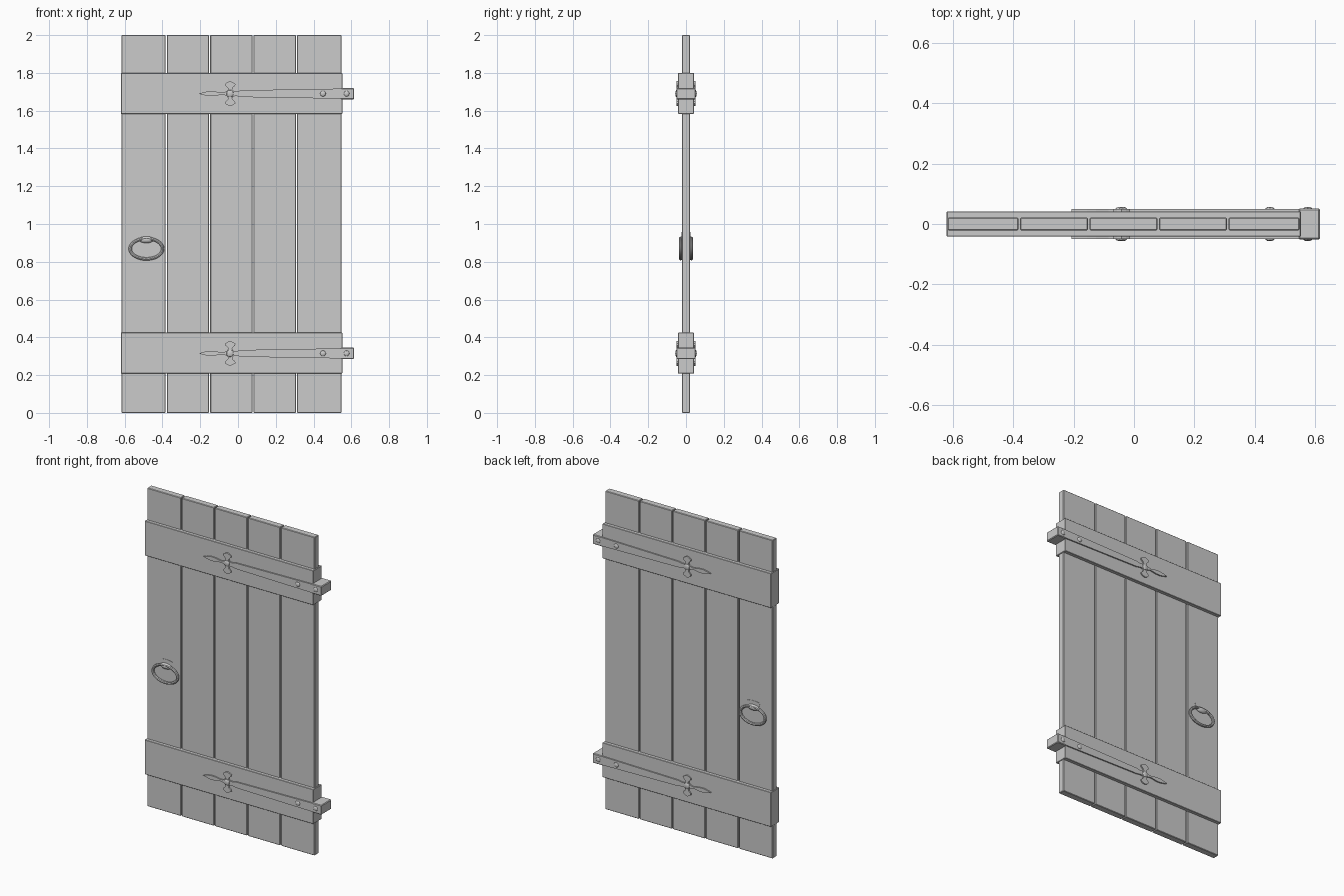
import bpy, bmesh, math
from mathutils import Vector, Matrix

if "Cube" in bpy.data.objects:
    bpy.data.objects.remove(bpy.data.objects["Cube"])

grey = bpy.data.materials.new("door grey")
grey.diffuse_color = (0.6, 0.6, 0.6, 1)
grey.use_nodes = True
grey.node_tree.nodes["Principled BSDF"].inputs["Base Color"].default_value = grey.diffuse_color


def finish(bm, name, smooth=False):
    bmesh.ops.recalc_face_normals(bm, faces=bm.faces)
    me = bpy.data.meshes.new(name)
    bm.to_mesh(me)
    bm.free()
    me.materials.append(grey)
    ob = bpy.data.objects.new(name, me)
    bpy.context.collection.objects.link(ob)
    if smooth:
        bpy.context.view_layer.objects.active = ob
        ob.select_set(True)
        bpy.ops.object.shade_smooth_by_angle()
        ob.select_set(False)
    return ob


def box(name, x0, x1, y0, y1, z0, z1, bevel=0.0):
    bm = bmesh.new()
    size = Matrix.Diagonal((x1 - x0, y1 - y0, z1 - z0, 1))
    mid = Matrix.Translation(((x0 + x1) / 2, (y0 + y1) / 2, (z0 + z1) / 2))
    bmesh.ops.create_cube(bm, size=1, matrix=mid @ size)
    if bevel:
        bmesh.ops.bevel(bm, geom=bm.edges[:], offset=bevel, segments=1, affect='EDGES')
    return finish(bm, name)


def plate(name, outline, y0, y1):
    """Extrude an x/z outline from y0 to y1."""
    bm = bmesh.new()
    face = bm.faces.new([bm.verts.new((x, y0, z)) for x, z in outline])
    out = bmesh.ops.extrude_face_region(bm, geom=[face])["geom"]
    moved = [v for v in out if isinstance(v, bmesh.types.BMVert)]
    bmesh.ops.translate(bm, verts=moved, vec=(0, y1 - y0, 0))
    return finish(bm, name)


def dome(name, centre, radii):
    bm = bmesh.new()
    bmesh.ops.create_uvsphere(bm, u_segments=16, v_segments=8, radius=1,
                              matrix=Matrix.Translation(centre) @ Matrix.Diagonal((*radii, 1)))
    return finish(bm, name, True)


def ring(name, centre, rx, rz, tube, n=40, m=8):
    """Oval hoop lying flat against the door."""
    bm = bmesh.new()
    loops = []
    for i in range(n):
        a = 2 * math.pi * i / n
        radial = Vector((math.cos(a), 0, math.sin(a)))
        base = Vector(centre) + Vector((rx * math.cos(a), 0, rz * math.sin(a)))
        loops.append([bm.verts.new(base + tube * (radial * math.cos(b) + Vector((0, math.sin(b), 0))))
                      for b in (2 * math.pi * j / m for j in range(m))])
    for i in range(n):
        p, q = loops[i], loops[(i + 1) % n]
        for j in range(m):
            k = (j + 1) % m
            bm.faces.new((p[j], p[k], q[k], q[j]))
    return finish(bm, name, True)


# Vertical planks with narrow grooves between them
edges = [-0.62, -0.38, -0.15, 0.08, 0.31, 0.55]
for i in range(5):
    box(f"plank_{i + 1}", edges[i] + 0.003, edges[i + 1] - 0.003, -0.021, 0.021, 0, 2, 0.003)

# Upper half of the hinge outline: leaf tip, side lobe, tapering strap
half = [(-0.207, 0), (-0.185, 0.007), (-0.155, 0.013), (-0.125, 0.012), (-0.085, 0.005),
        (-0.07, 0.008), (-0.057, 0.014), (-0.052, 0.024), (-0.055, 0.032), (-0.067, 0.042),
        (-0.068, 0.052), (-0.057, 0.06), (-0.042, 0.066), (-0.027, 0.06), (-0.014, 0.052),
        (-0.015, 0.042), (-0.028, 0.032), (-0.031, 0.024), (-0.024, 0.014), (-0.005, 0.013),
        (0.02, 0.018), (0.56, 0.027), (0.56, 0.03)]

for label, zc in (("lower", 0.315), ("upper", 1.69)):
    # Cross battens on both faces
    box(f"{label}_batten", -0.62, 0.552, -0.042, 0.042, zc - 0.107, zc + 0.11, 0.002)
    # Solid hinge end wrapping the door edge
    box(f"{label}_hinge_end", 0.545, 0.615, -0.051, 0.051, zc - 0.03, zc + 0.03, 0.004)
    outline = [(x, zc + z) for x, z in half] + [(x, zc - z) for x, z in reversed(half[1:])]
    for side, s in (("front", -1), ("back", 1)):
        plate(f"{label}_{side}_hinge_strap", outline, s * 0.041, s * 0.05)
        for x, r in ((-0.042, 0.019), (0.45, 0.015), (0.575, 0.015)):
            dome(f"{label}_{side}_rivet", (x, s * 0.05, zc), (r, 0.007, r))

# Pull rings with mounts on both faces
for side, s in (("front", -1), ("back", 1)):
    ring(f"{side}_pull_ring", (-0.485, s * 0.029, 0.869), 0.086, 0.054, 0.0085)
    dome(f"{side}_ring_lug", (-0.485, s * 0.023, 0.917), (0.04, 0.015, 0.018))
    arc = [(-0.485 + 0.045 * math.cos(a), 0.949 + 0.009 * math.sin(a))
           for a in (math.pi * i / 10 for i in range(11))]
    plate(f"{side}_ring_mount", arc + [(-0.52, 0.92), (-0.45, 0.92)], s * 0.02, s * 0.0225)
